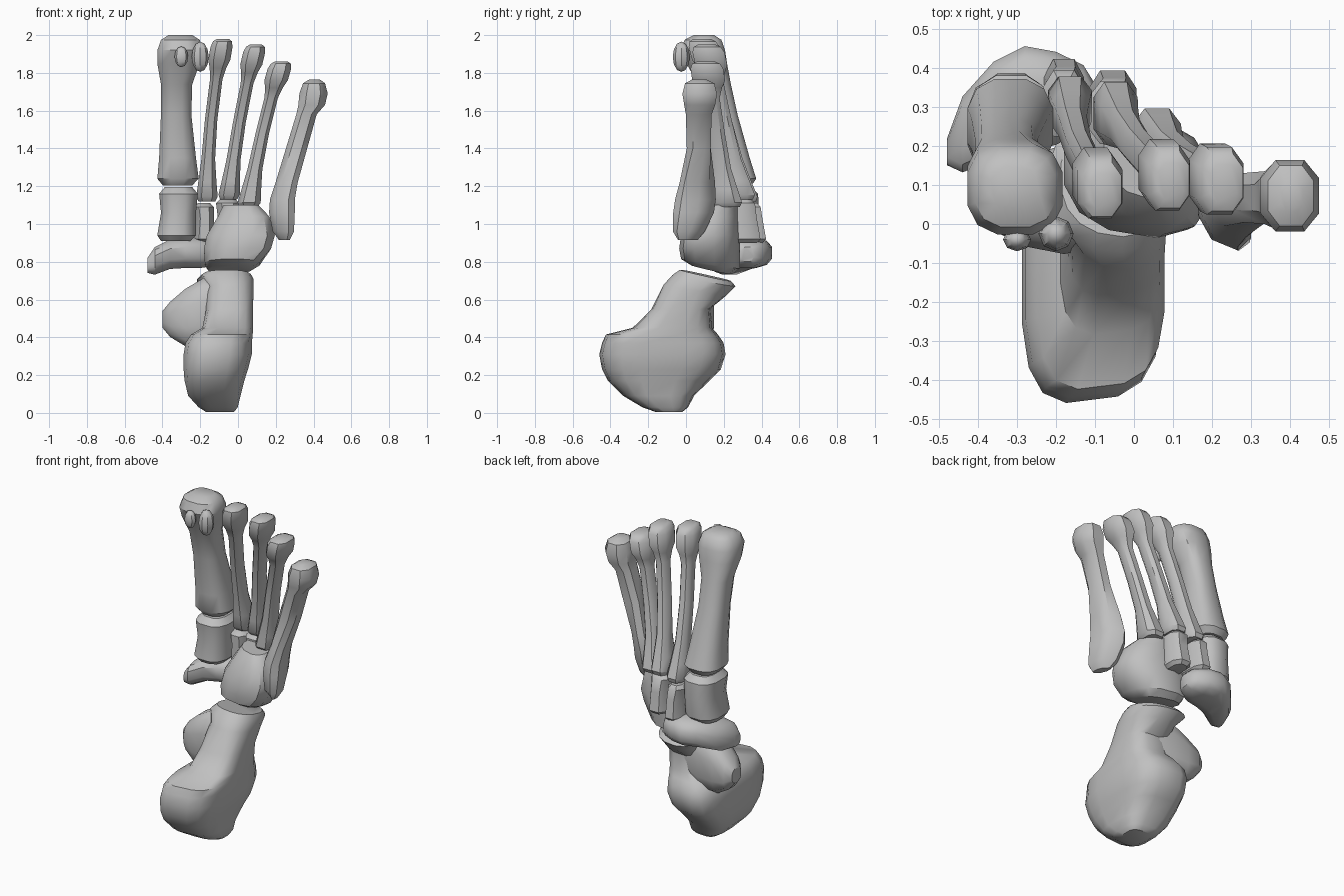
import bpy, bmesh, math
from mathutils import Vector

default_cube = bpy.data.objects.get("Cube")
if default_cube:
    bpy.data.objects.remove(default_cube, do_unlink=True)

bone_material = bpy.data.materials.new("bone_grey")
bone_material.use_nodes = True
bone_colour = (0.53, 0.53, 0.53, 1)
bone_material.diffuse_color = bone_colour
bone_material.node_tree.nodes["Principled BSDF"].inputs["Base Color"].default_value = bone_colour


def finish(name, mesh_data):
    """Turn a bmesh into a shaded object."""
    bmesh.ops.recalc_face_normals(mesh_data, faces=mesh_data.faces)
    mesh = bpy.data.meshes.new(name)
    mesh_data.to_mesh(mesh)
    mesh_data.free()
    mesh.materials.append(bone_material)
    part = bpy.data.objects.new(name, mesh)
    bpy.context.collection.objects.link(part)
    bpy.ops.object.select_all(action='DESELECT')
    part.select_set(True)
    bpy.context.view_layer.objects.active = part
    bpy.ops.object.shade_smooth_by_angle(angle=math.radians(38))
    return part


def rounded(value, power):
    return math.copysign(abs(value) ** power, value)


def plain(height):
    return 0, 0, 0, 0.75


def loft(name, rings, sides=12, axis="z", shape=plain):
    """Skin rings given as (low a, high a, low b, high b, height along axis).
    The ring plane is x,y for axis z and y,z for axis x.
    shape gives each ring its slope along b, skew of b along a,
    narrowing of b along a, and roundness."""
    mesh_data = bmesh.new()
    loops = []
    for a_low, a_high, b_low, b_high, height in rings:
        slope, skew, taper, power = shape(height)
        loop = []
        for side in range(sides):
            angle = math.tau * (side + 0.5) / sides
            a_unit = rounded(math.cos(angle), power)
            b_unit = rounded(math.sin(angle), power)
            a = (a_low + a_high) / 2 + a_unit * (a_high - a_low) / 2
            b_reach = (b_high - b_low) / 2 * (1 - taper * a_unit)
            b = (b_low + b_high) / 2 + b_unit * b_reach + skew * a_unit
            level = height + slope * b_unit
            place = (a, b, level) if axis == "z" else (level, a, b)
            loop.append(mesh_data.verts.new(place))
        loops.append(loop)
    for lower, upper in zip(loops, loops[1:]):
        for side in range(sides):
            following = (side + 1) % sides
            mesh_data.faces.new((lower[side], lower[following], upper[following], upper[side]))
    mesh_data.faces.new(loops[0])
    mesh_data.faces.new(loops[-1])
    return finish(name, mesh_data)


def lesser_metatarsal(name, base, head, base_size, shaft_size, head_size, bow):
    """Slim long bone: flared base, waisted shaft, knobbly head."""
    stations = [(0, base_size, 0.8), (0.03, base_size, 1), (0.12, base_size, 0.85),
                (0.26, shaft_size, 1.1), (0.5, shaft_size, 1), (0.75, shaft_size, 1),
                (0.82, head_size, 0.75), (0.87, head_size, 1), (0.95, head_size, 1),
                (0.985, head_size, 0.85), (1, head_size, 0.55)]
    rings = []
    for along, size, scale in stations:
        centre = Vector(base).lerp(Vector(head), along)
        centre.x += bow * math.sin(math.pi * along)
        half_x, half_y = size[0] * scale, size[1] * scale
        rings.append((centre.x - half_x, centre.x + half_x,
                      centre.y - half_y, centre.y + half_y, centre.z))
    return loft(name, rings, sides=8)


def heel_shape(height):
    """Blocky heel; the rounder upper process tips back and turns inward."""
    return (-.03, -.02, 0, .85) if height > .6 else (0, 0, .07, .62)


def cuboid_shape(height):
    """The lower joint face tips back; the whole bone turns inward."""
    return (-.025 if height < .8 else 0), -.03, 0, .8


def fifth_shape(height):
    """The knobbed base is turned outward."""
    return 0, (-.03 if height < 1.25 else 0), 0, .8


# Heel bone body, with its upper process sloping down toward the back
loft("heel_bone", [
    (-.17, -.02, -.16, -.02, .005),
    (-.21, 0, -.23, .01, .03),
    (-.265, .015, -.33, .04, .09),
    (-.285, .035, -.41, .12, .17),
    (-.29, .055, -.44, .18, .23),
    (-.29, .075, -.455, .205, .31),
    (-.28, .075, -.44, .195, .37),
    (-.25, .08, -.42, .165, .415),
    (-.19, .08, -.28, .135, .45),
    (-.17, .08, -.18, .125, .55),
    (-.18, .085, -.115, .21, .65),
    (-.22, .085, -.07, .26, .7),
    (-.19, .07, -.03, .235, .728),
], sides=16, shape=heel_shape)

# Inner shelf of the heel bone
loft("heel_bone_shelf", [
    (.03, .12, .45, .54, -.4),
    (-.02, .15, .4, .59, -.36),
    (-.06, .15, .35, .66, -.28),
    (-.08, .15, .33, .72, -.18),
    (-.06, .13, .38, .71, -.08),
], axis="x")

# Cuboid on the outer side
loft("cuboid", [
    (-.16, .07, .03, .24, .76),
    (-.18, .12, -.02, .28, .79),
    (-.185, .18, -.03, .28, .87),
    (-.17, .2, -.02, .28, .94),
    (-.11, .17, .01, .27, 1.04),
    (-.08, .11, .07, .27, 1.1),
], shape=cuboid_shape)

# Boat-shaped bone on the inner side
loft("navicular", [
    (.15, .22, .74, .82, -.48),
    (.13, .33, .73, .88, -.44),
    (.16, .42, .76, .92, -.36),
    (.18, .46, .765, .93, -.28),
    (.2, .445, .765, .93, -.2),
    (.24, .41, .775, .91, -.13),
    (.29, .36, .8, .88, -.1),
], axis="x")

# Three wedge bones
loft("inner_wedge_bone", [
    (-.41, -.25, .15, .35, .91),
    (-.43, -.22, .12, .38, .94),
    (-.41, -.22, .13, .39, 1.06),
    (-.42, -.21, .12, .385, 1.16),
    (-.39, -.24, .16, .35, 1.195),
])
for name, left, right, front, back, top in (
        ("middle_wedge_bone", -.235, -.125, .22, .43, 1.11),
        ("outer_wedge_bone", -.12, .01, .2, .4, 1.13)):
    loft(name, [
        (left + .02, right - .02, front + .03, back - .02, .9),
        (left, right, front, back, .92),
        (left + .01, right, front, back - .02, 1.03),
        (left, right, front, back - .03, top - .02),
        (left + .02, right - .02, front + .03, back - .05, top),
    ], sides=8)

# Thick first metatarsal
loft("first_metatarsal", [
    (-.4, -.24, .16, .35, 1.205),
    (-.43, -.205, .13, .375, 1.24),
    (-.42, -.22, .125, .34, 1.35),
    (-.41, -.245, .1, .275, 1.58),
    (-.41, -.24, .06, .24, 1.74),
    (-.43, -.2, 0, .22, 1.85),
    (-.43, -.18, -.03, .21, 1.92),
    (-.41, -.2, -.01, .19, 1.975),
    (-.37, -.24, .04, .15, 2),
])

# Slim metatarsals
lesser_metatarsal("second_metatarsal", (-.165, .31, 1.12), (-.08, .085, 1.98),
                  (.06, .08), (.035, .047), (.062, .087), -.02)
lesser_metatarsal("third_metatarsal", (-.05, .29, 1.13), (.095, .11, 1.95),
                  (.06, .085), (.036, .047), (.062, .09), -.015)
lesser_metatarsal("fourth_metatarsal", (.055, .22, 1.09), (.23, .105, 1.86),
                  (.065, .085), (.038, .047), (.066, .092), -.015)

# Outermost metatarsal with a broad knobbed base
loft("fifth_metatarsal", [
    (.215, .275, -.03, .05, .915),
    (.18, .3, -.06, .09, .96),
    (.16, .305, -.06, .14, 1.06),
    (.165, .305, -.05, .15, 1.13),
    (.195, .32, -.025, .145, 1.22),
    (.25, .37, 0, .135, 1.4),
    (.305, .42, -.005, .14, 1.58),
    (.315, .465, -.015, .16, 1.63),
    (.32, .48, -.025, .17, 1.69),
    (.34, .465, -.01, .155, 1.745),
    (.375, .435, .03, .11, 1.765),
], sides=8, shape=fifth_shape)

# Two small seed bones under the first head
for name, centre, radii in (
        ("inner_seed_bone", (-.3, -.04, 1.885), (.036, .03, .055)),
        ("outer_seed_bone", (-.2, -.025, 1.885), (.045, .045, .08))):
    mesh_data = bmesh.new()
    bmesh.ops.create_uvsphere(mesh_data, u_segments=8, v_segments=6, radius=1)
    bmesh.ops.scale(mesh_data, vec=radii, verts=mesh_data.verts)
    bmesh.ops.translate(mesh_data, vec=centre, verts=mesh_data.verts)
    finish(name, mesh_data)
